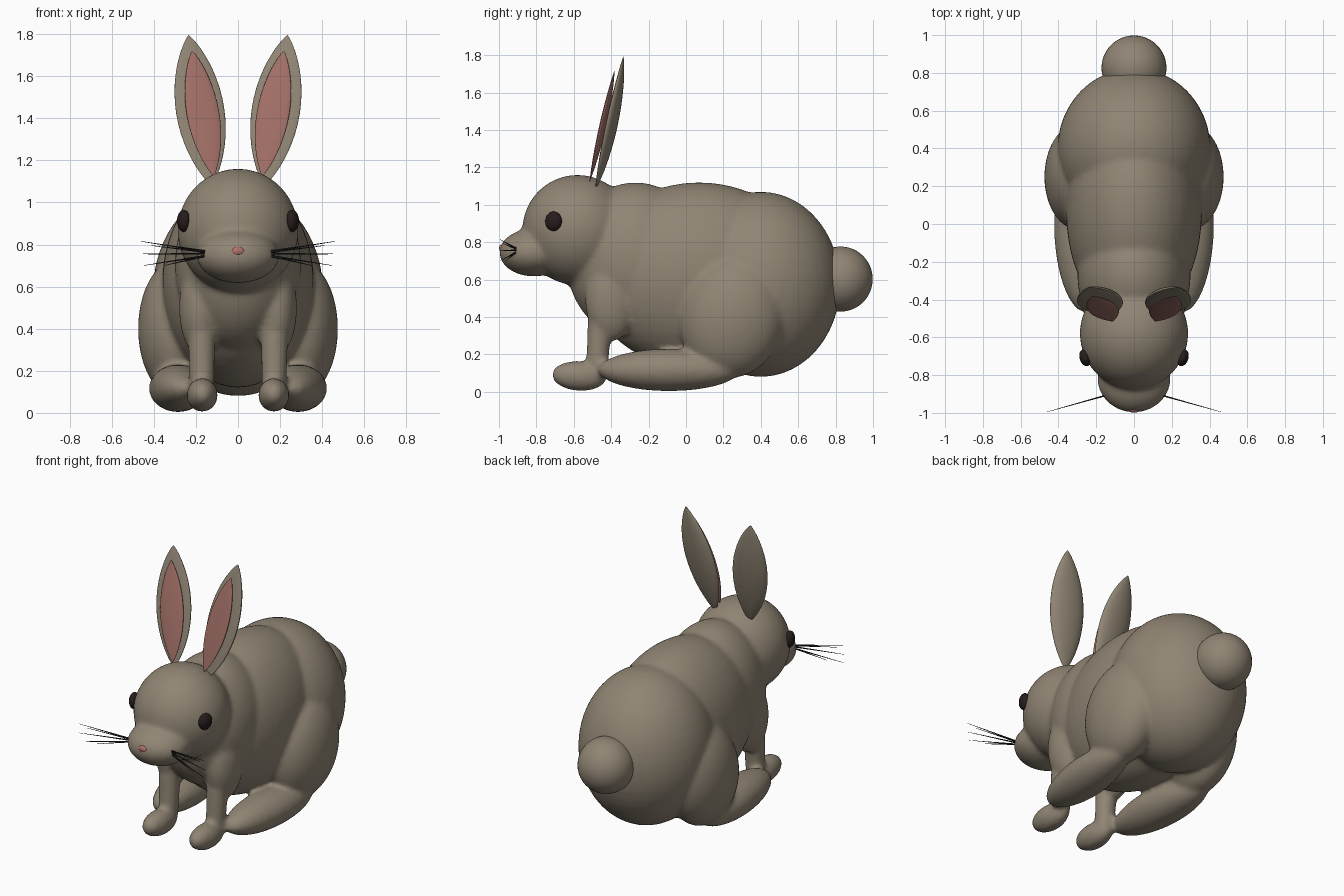
import bpy
import bmesh
import math
from mathutils import Matrix, Vector

cube = bpy.data.objects.get("Cube")
if cube:
    bpy.data.objects.remove(cube, do_unlink=True)


def material(name, r, g, b):
    mat = bpy.data.materials.new(name)
    mat.use_nodes = True
    mat.diffuse_color = (r, g, b, 1)
    bsdf = mat.node_tree.nodes["Principled BSDF"]
    bsdf.inputs["Base Color"].default_value = (r, g, b, 1)
    bsdf.inputs["Roughness"].default_value = 0.8
    return mat


fur = material("fur_taupe", 0.28, 0.235, 0.175)
pink = material("inner_ear_pink", 0.36, 0.16, 0.135)
nose_pink = material("nose_pink", 0.45, 0.16, 0.14)
dark = material("eye_dark", 0.02, 0.012, 0.012)
black = material("whisker_black", 0.015, 0.015, 0.015)


def ellipsoid(bm, center, radii, pitch=0, yaw=0):
    matrix = (Matrix.Translation(center) @ Matrix.Rotation(yaw, 4, "Z")
              @ Matrix.Rotation(pitch, 4, "X") @ Matrix.Diagonal((*radii, 1)))
    bmesh.ops.create_uvsphere(bm, u_segments=48, v_segments=24, radius=1, matrix=matrix)


def rod(bm, start, end, r1, r2, sides):
    start, end = Vector(start), Vector(end)
    axis = end - start
    matrix = (Matrix.Translation((start + end) / 2)
              @ axis.to_track_quat("Z", "Y").to_matrix().to_4x4())
    bmesh.ops.create_cone(bm, cap_ends=True, segments=sides, radius1=r1, radius2=r2,
                          depth=axis.length, matrix=matrix)


def leaf(bm, base, tip, width, front, back, yaw):
    """Pointed leaf between two points, with its own depth on each side."""
    base, tip = Vector(base), Vector(tip)
    axis = (tip - base).normalized()
    side = Vector((math.cos(yaw), math.sin(yaw), 0))
    side = (side - axis * side.dot(axis)).normalized()
    rear = axis.cross(side)
    verts = bmesh.ops.create_uvsphere(bm, u_segments=32, v_segments=24, radius=1)["verts"]
    for v in verts:
        h = v.co.z
        ring = math.sqrt(max(1 - h * h, 1e-6))
        taper = max(1 - h * h, 0) ** 0.85
        x, y = v.co.x / ring * taper, v.co.y / ring * taper
        v.co = (base.lerp(tip, (h + 1) / 2) + side * x * width
                + rear * y * (back if y > 0 else front))


def finish(name, bm, mat, mirror=False):
    mesh = bpy.data.meshes.new(name)
    bm.to_mesh(mesh)
    bm.free()
    mesh.materials.append(mat)
    mesh.shade_smooth()
    obj = bpy.data.objects.new(name, mesh)
    bpy.context.collection.objects.link(obj)
    if mirror:
        obj.modifiers.new("mirror", "MIRROR")
    return obj


# Body, head and legs, fused into one soft skin
bm = bmesh.new()
ellipsoid(bm, (0, 0.4, 0.575), (0.405, 0.425, 0.495))      # rump
ellipsoid(bm, (0, 0.07, 0.62), (0.36, 0.6, 0.5))           # belly
ellipsoid(bm, (0, -0.27, 0.7), (0.3, 0.37, 0.42))          # chest
ellipsoid(bm, (0, -0.58, 0.865), (0.287, 0.295, 0.295))    # head
ellipsoid(bm, (0, -0.815, 0.745), (0.195, 0.183, 0.128))   # muzzle
for s in (-1, 1):
    ellipsoid(bm, (0.29 * s, 0.25, 0.4), (0.185, 0.28, 0.33), pitch=-0.25)    # thigh
    ellipsoid(bm, (0.285 * s, -0.09, 0.117), (0.135, 0.38, 0.113), yaw=-0.08 * s)  # hind foot
    ellipsoid(bm, (0.18 * s, -0.4, 0.5), (0.1, 0.14, 0.23))                   # shoulder
    rod(bm, (0.175 * s, -0.45, 0.5), (0.17 * s, -0.48, 0.08), 0.07, 0.057, 24)  # foreleg
    ellipsoid(bm, (0.17 * s, -0.57, 0.085), (0.074, 0.148, 0.08), pitch=-0.06)  # forefoot
body = finish("body", bm, fur)
remesh = body.modifiers.new("fuse", "REMESH")
remesh.mode = "VOXEL"
remesh.voxel_size = 0.015
remesh.use_smooth_shade = True
soften = body.modifiers.new("soften", "SMOOTH")
soften.factor = 0.5
soften.iterations = 8

# Tail
bm = bmesh.new()
ellipsoid(bm, (0, 0.826, 0.603), (0.172, 0.172, 0.174))
finish("tail", bm, fur)

# Ears
bm = bmesh.new()
leaf(bm, (0.125, -0.485, 1.08), (0.235, -0.335, 1.795), 0.116, 0.012, 0.045, -0.12)
finish("ears", bm, fur, mirror=True)
bm = bmesh.new()
leaf(bm, (0.115, -0.515, 1.125), (0.218, -0.382, 1.72), 0.078, 0.012, 0.02, -0.12)
finish("inner_ears", bm, pink, mirror=True)

# Eyes
bm = bmesh.new()
ellipsoid(bm, (0.258, -0.708, 0.912), (0.03, 0.046, 0.052), yaw=-0.3)
finish("eyes", bm, dark, mirror=True)

# Nose
bm = bmesh.new()
ellipsoid(bm, (0, -0.985, 0.768), (0.03, 0.014, 0.021))
finish("nose", bm, nose_pink)

# Whiskers
bm = bmesh.new()
for x, z in ((0.46, 0.815), (0.41, 0.795), (0.46, 0.755), (0.45, 0.7), (0.35, 0.7)):
    root = (0.14, -0.905, 0.757 + (z - 0.757) * 0.15)
    rod(bm, root, (x, -0.905 - (x - 0.14) * 0.28, z), 0.005, 0.001, 6)
finish("whiskers", bm, black, mirror=True)
